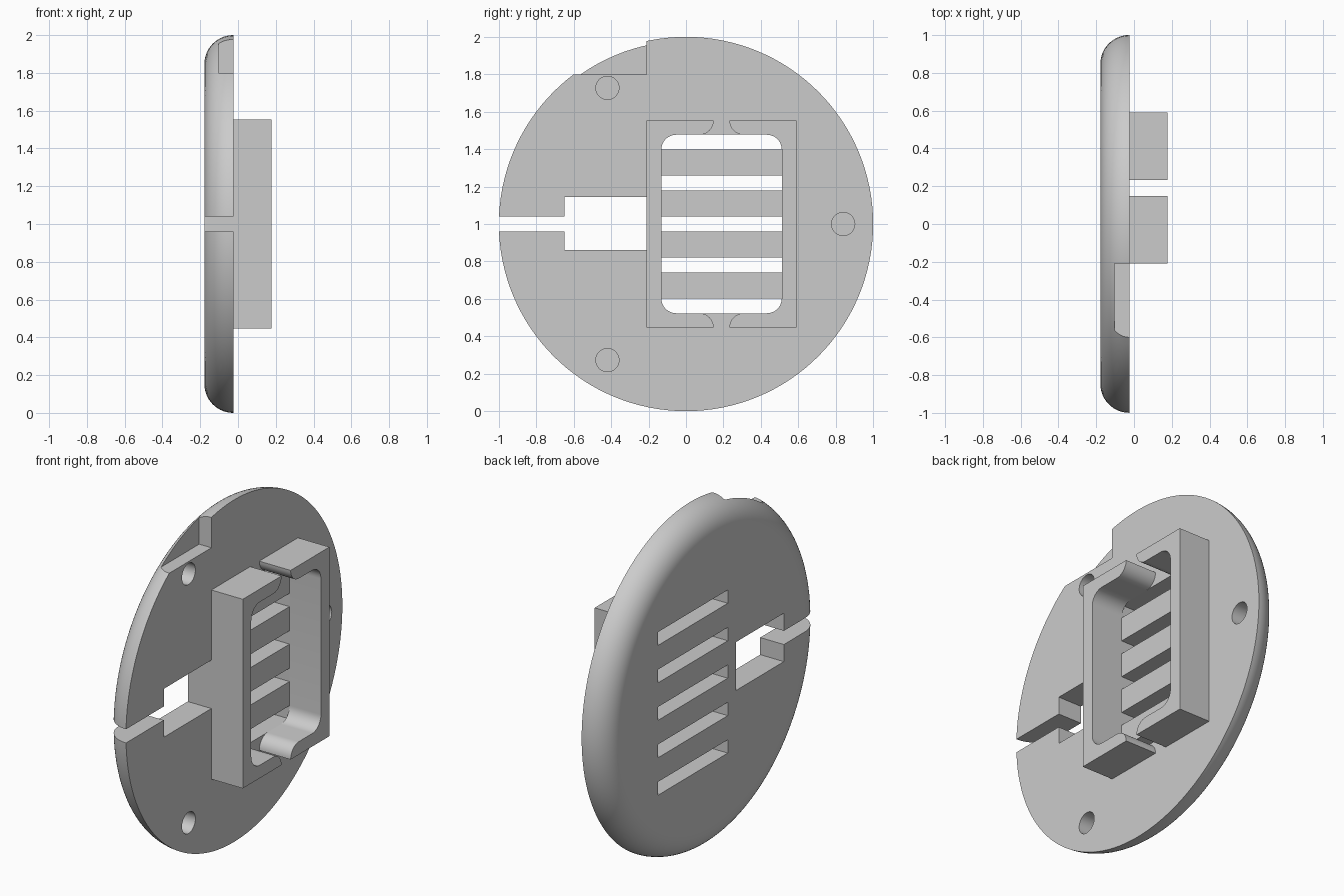
import bpy
import bmesh
from math import sin, cos, pi, radians
from mathutils import Matrix, Vector

cube = bpy.data.objects.get("Cube")
if cube:
    bpy.data.objects.remove(cube, do_unlink=True)

OUT, FACE, TIP = -0.178, -0.025, 0.178   # domed side, flat side, bracket tip
ROUND = FACE - OUT
INNER, OUTER = 0.477, 0.553              # bracket half heights
WALL = OUTER - INNER
EDGE, GAP_EDGE, MIDDLE = -0.21, 0.148, 0.19

grey = bpy.data.materials.new("light grey")
grey.use_nodes = True
grey.diffuse_color = (0.6, 0.6, 0.6, 1)
grey.node_tree.nodes["Principled BSDF"].inputs["Base Color"].default_value = (0.6, 0.6, 0.6, 1)


def make_object(name, bm):
    bmesh.ops.recalc_face_normals(bm, faces=bm.faces)
    mesh = bpy.data.meshes.new(name)
    bm.to_mesh(mesh)
    bm.free()
    mesh.materials.append(grey)
    obj = bpy.data.objects.new(name, mesh)
    bpy.context.collection.objects.link(obj)
    return obj


def activate(obj):
    bpy.ops.object.select_all(action='DESELECT')
    obj.select_set(True)
    bpy.context.view_layer.objects.active = obj


def box(x0, x1, y0, y1, z0, z1):
    bm = bmesh.new()
    centre = Vector((x0 + x1, y0 + y1, z0 + z1)) / 2
    size = Matrix.Diagonal((x1 - x0, y1 - y0, z1 - z0, 1))
    bmesh.ops.create_cube(bm, size=1, matrix=Matrix.Translation(centre) @ size)
    return make_object("cutter", bm)


def cut(target, cutter):
    cutter.hide_render = True
    activate(target)
    mod = target.modifiers.new("cut", 'BOOLEAN')
    mod.operation = 'DIFFERENCE'
    mod.solver = 'EXACT'
    mod.object = cutter
    bpy.ops.object.modifier_apply(modifier=mod.name)
    bpy.data.objects.remove(cutter, do_unlink=True)


def smooth(obj):
    activate(obj)
    bpy.ops.object.shade_smooth_by_angle(angle=radians(30))
    for face in obj.data.polygons:       # keep the broad faces flat
        if abs(face.normal.x) > 0.9995:
            face.use_smooth = False


# Disc with a quarter-round rim, turned about the x axis
bm = bmesh.new()
steps = 14
rim = []
for i in range(steps + 1):
    a = pi / 2 * i / steps
    rim.append(bm.verts.new((FACE - ROUND * sin(a), 0, 2 - ROUND + ROUND * cos(a))))
edges = [bm.edges.new(pair) for pair in zip(rim, rim[1:])]
bmesh.ops.spin(bm, geom=rim + edges, cent=(0, 0, 1), axis=(1, 0, 0),
               angle=2 * pi, steps=128, use_merge=True)
bmesh.ops.remove_doubles(bm, verts=bm.verts, dist=1e-5)
bmesh.ops.holes_fill(bm, edges=[e for e in bm.edges if e.is_boundary], sides=0)
disc = make_object("disc", bm)

# Window, open slit and rim notch
cut(disc, box(-1, 1, -0.65, EDGE, 0.86, 1.143))
cut(disc, box(-1, 1, -1.2, -0.6, 0.96, 1.04))
cut(disc, box(-0.104, 1, -1.2, EDGE, 1.8, 2.2))

# Five vent slots
for i in range(-2, 3):
    z = 1 + 0.219 * i
    cut(disc, box(-1, 1, -0.132, 0.512, z - 0.039, z + 0.039))

# Three blind holes in the flat side
for i in range(3):
    a = i * 2 * pi / 3
    bm = bmesh.new()
    place = Matrix.Translation((FACE, 0.84 * cos(a), 1 + 0.84 * sin(a)))
    bmesh.ops.create_cone(bm, cap_ends=True, segments=40, radius1=0.062, radius2=0.062,
                          depth=0.2, matrix=place @ Matrix.Rotation(pi / 2, 4, 'Y'))
    cut(disc, make_object("cutter", bm))
smooth(disc)


# Pair of facing C-shaped brackets
def arc(cy, cz, r, start, end, n=10):
    angles = [radians(start + (end - start) * i / n) for i in range(n + 1)]
    return [(cy + r * cos(a), cz + r * sin(a)) for a in angles]


upper = [(EDGE, OUTER)]
upper += arc(GAP_EDGE - WALL, OUTER, WALL, 0, -90)
upper += arc(EDGE + 0.158, INNER - 0.08, 0.08, 90, 180)
outline = upper + [(y, -z) for y, z in reversed(upper)]

for name, side in (("front_bracket", 1), ("rear_bracket", -1)):
    bm = bmesh.new()
    verts = [bm.verts.new((FACE, MIDDLE + side * (y - MIDDLE), 1 + z)) for y, z in outline]
    face = bm.faces.new(verts)
    new = bmesh.ops.extrude_face_region(bm, geom=[face])["geom"]
    bmesh.ops.translate(bm, vec=(TIP - FACE, 0, 0),
                        verts=[v for v in new if isinstance(v, bmesh.types.BMVert)])
    smooth(make_object(name, bm))
